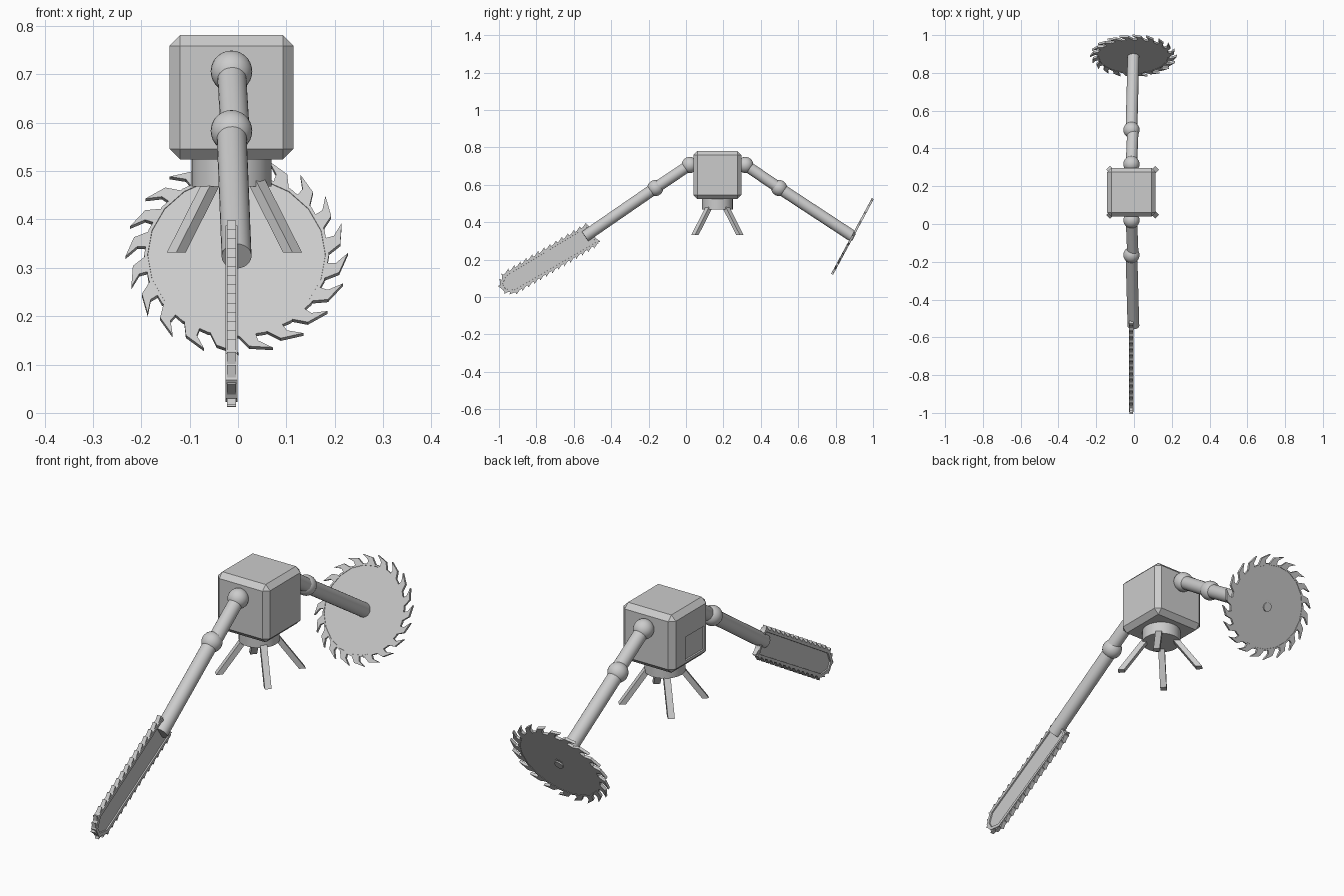
import bpy, bmesh, math
from mathutils import Vector, Matrix

if "Cube" in bpy.data.objects:
    bpy.data.objects.remove(bpy.data.objects["Cube"])

CX, CY = -0.0135, 0.168


def finish(name, bm, smooth=False):
    bmesh.ops.recalc_face_normals(bm, faces=bm.faces)
    me = bpy.data.meshes.new(name)
    bm.to_mesh(me)
    bm.free()
    ob = bpy.data.objects.new(name, me)
    bpy.context.collection.objects.link(ob)
    if smooth:
        bpy.ops.object.select_all(action='DESELECT')
        bpy.context.view_layer.objects.active = ob
        ob.select_set(True)
        bpy.ops.object.shade_smooth_by_angle(angle=math.radians(35))
    return ob


def tube(name, a, b, r, sides=24):
    a, b = Vector(a), Vector(b)
    d = b - a
    m = Matrix.Translation((a + b) / 2) @ d.to_track_quat('Z', 'Y').to_matrix().to_4x4()
    bm = bmesh.new()
    bmesh.ops.create_cone(bm, cap_ends=True, segments=sides, radius1=r, radius2=r,
                          depth=d.length, matrix=m)
    return finish(name, bm, True)


def ball(name, c, r):
    bm = bmesh.new()
    bmesh.ops.create_uvsphere(bm, u_segments=24, v_segments=14, radius=r,
                              matrix=Matrix.Translation(c))
    return finish(name, bm, True)


def prism(bm, pts, origin, u, v, thick):
    """Extrude a flat outline lying in the u/v plane; returns the two caps."""
    o, u, v = Vector(origin), Vector(u).normalized(), Vector(v).normalized()
    n = u.cross(v) * thick / 2
    lo = [bm.verts.new(o + u * x + v * y - n) for x, y in pts]
    hi = [bm.verts.new(o + u * x + v * y + n) for x, y in pts]
    caps = [bm.faces.new(lo[::-1]), bm.faces.new(hi)]
    for i in range(len(pts)):
        j = (i + 1) % len(pts)
        bm.faces.new((lo[i], lo[j], hi[j], hi[i]))
    return caps


# Chamfered cube body with a recessed hatch on the left side
bm = bmesh.new()
bmesh.ops.create_cube(bm, size=0.257, matrix=Matrix.Translation((CX, CY, 0.6525)))
bmesh.ops.bevel(bm, geom=bm.edges[:], offset=0.022, segments=1, affect='EDGES')
bm.normal_update()
left = min(bm.faces, key=lambda f: f.normal.x)
bmesh.ops.inset_individual(bm, faces=[left], thickness=0.03)
for vert in left.verts:
    vert.co.y = 0.078 if vert.co.y < CY else 0.205
    vert.co.z = 0.558 if vert.co.z < 0.65 else 0.662
bmesh.ops.inset_individual(bm, faces=[left], thickness=0.002, depth=-0.006)
finish("body", bm)

# Neck and four splayed legs
tube("neck", (CX, CY, 0.468), (CX, CY, 0.535), 0.083)
for sx in (-1, 1):
    for sy in (-1, 1):
        bm = bmesh.new()
        rings = []
        for off, z in ((0.12, 0.332), (0.04, 0.49)):
            c = Vector((CX + 0.006 + sx * off, CY + sy * off, z))
            rings.append([bm.verts.new(c + Vector(p) * 0.0195)
                          for p in ((1, 0, 0), (0, 1, 0), (-1, 0, 0), (0, -1, 0))])
        lo, hi = rings
        bm.faces.new(lo)
        bm.faces.new(hi)
        for i in range(4):
            j = (i + 1) % 4
            bm.faces.new((lo[i], lo[j], hi[j], hi[i]))
        finish(f"leg_{'front' if sy < 0 else 'back'}_{'left' if sx < 0 else 'right'}", bm)

# Two jointed arms
for side, sh, el, end in (("front", 0.02, -0.164, -0.54), ("back", 0.317, 0.498, 0.893)):
    ball(side + "_shoulder", (CX, sh, 0.706), 0.043)
    ball(side + "_elbow", (CX, el, 0.583), 0.043)
    tube(side + "_upper_arm", (CX, sh, 0.706), (-0.006, el, 0.583), 0.03)
    tube(side + "_forearm", (CX, el, 0.583), (-0.003, end, 0.324), 0.031)

# Chain saw bar with a recessed panel
origin = (CX, -0.497, 0.338)
u, v = (0, -0.86, -0.51), (0, -0.51, 0.86)
outline = [(0, -0.058), (0.52, -0.058), (0.567, -0.022), (0.567, 0.022),
           (0.52, 0.058), (0, 0.058)]
bm = bmesh.new()
caps = prism(bm, outline, origin, u, v, 0.024)
bmesh.ops.recalc_face_normals(bm, faces=bm.faces)
bmesh.ops.inset_individual(bm, faces=caps, thickness=0.015)
bmesh.ops.inset_individual(bm, faces=caps, thickness=0.0005, depth=-0.006)
finish("saw_bar", bm)

# Slanted chain teeth around the bar
bm = bmesh.new()
for i, a in enumerate(outline):
    a, b = Vector(a), Vector(outline[(i + 1) % len(outline)])
    d = b - a
    n = max(1, round(d.length / 0.037))
    step = d / n
    out = Vector((d.y, -d.x)).normalized()
    for k in range(n):
        p = a + step * k
        tri = [p + step * 0.1 - out * 0.002, p + step * 0.85 - out * 0.002,
               p + step * 0.95 + out * 0.013]
        prism(bm, tri, origin, u, v, 0.018)
finish("chain_teeth", bm)

# Circular saw blade: disc, hooked teeth and hub
origin = Vector((-0.003, 0.89, 0.324))
u, v = Vector((1, 0, 0)), Vector((0, 0.474, 0.881)).normalized()
axis = u.cross(v)


def polar(r, deg):
    t = math.radians(deg)
    return (r * math.cos(t), r * math.sin(t))


TEETH = 20
bm = bmesh.new()
caps = prism(bm, [polar(0.191, 360 / TEETH * i) for i in range(TEETH)], origin, u, v, 0.012)
bmesh.ops.recalc_face_normals(bm, faces=bm.faces)
bmesh.ops.inset_individual(bm, faces=caps, thickness=0.007)
bmesh.ops.inset_individual(bm, faces=caps, thickness=0.0005, depth=-0.0015)
finish("saw_disc", bm)

bm = bmesh.new()
for i in range(TEETH):
    a = 360 / TEETH * i
    prism(bm, [polar(0.185, a), polar(0.185, a + 12), polar(0.206, a + 12.5),
               polar(0.23, a + 19), polar(0.216, a + 7)], origin, u, v, 0.012)
finish("saw_teeth", bm)
tube("saw_hub", origin, origin - axis * 0.01, 0.02)
